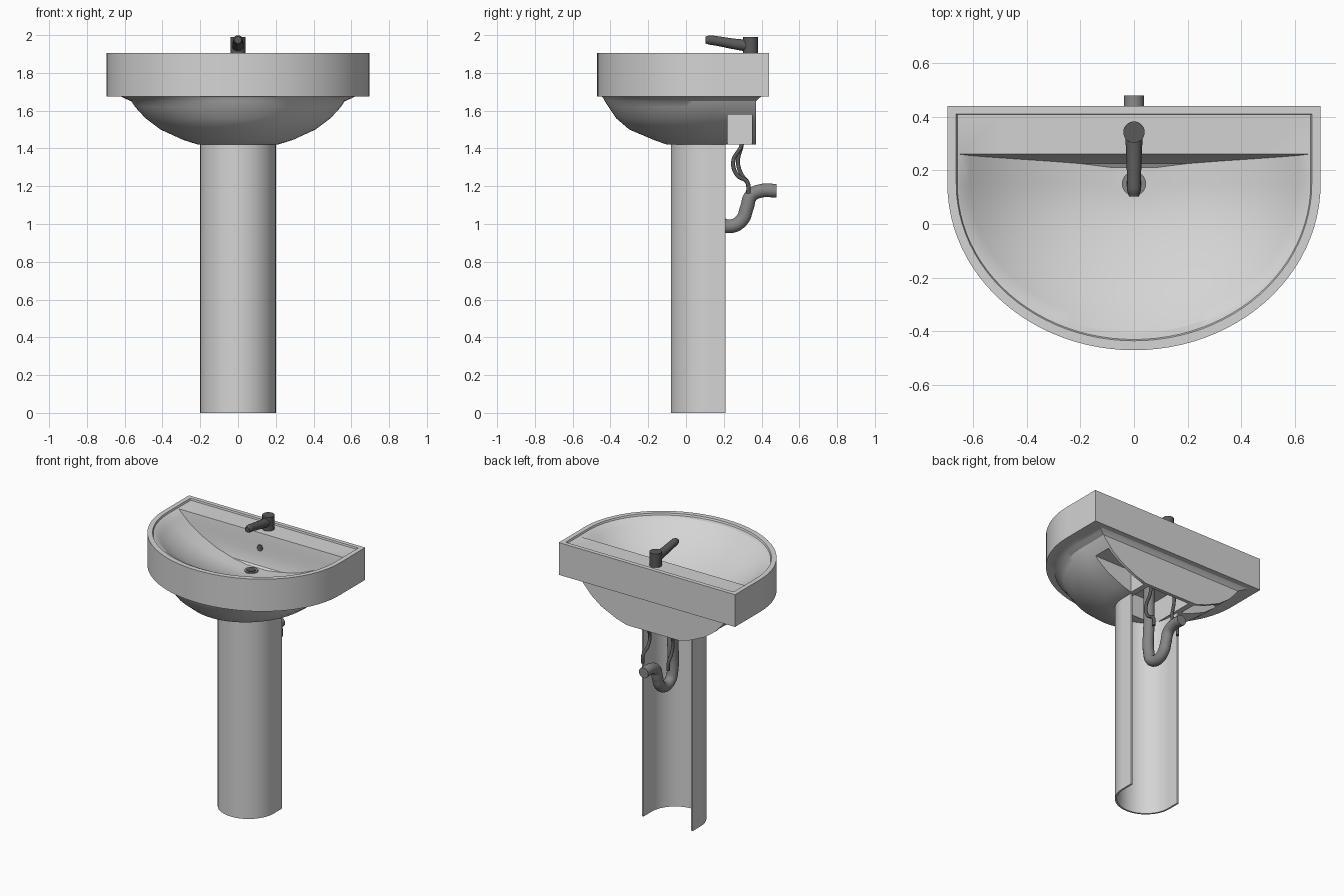
import bpy, bmesh, math
from mathutils import Vector

if "Cube" in bpy.data.objects:
    bpy.data.objects.remove(bpy.data.objects["Cube"])


def material(name, value):
    m = bpy.data.materials.new(name)
    m.use_nodes = True
    m.diffuse_color = (value, value, value, 1)
    m.node_tree.nodes["Principled BSDF"].inputs["Base Color"].default_value = m.diffuse_color
    return m


ceramic = material("pale ceramic", 0.66)
pipe_metal = material("grey pipe metal", 0.24)
tap_metal = material("dark tap metal", 0.1)


def activate(ob):
    bpy.ops.object.select_all(action="DESELECT")
    ob.select_set(True)
    bpy.context.view_layer.objects.active = ob


def finish(ob, mat, angle=32):
    ob.data.materials.clear()
    ob.data.materials.append(mat)
    activate(ob)
    bpy.ops.object.shade_smooth_by_angle(angle=math.radians(angle))
    return ob


def new_object(name, bm):
    bmesh.ops.recalc_face_normals(bm, faces=bm.faces)
    mesh = bpy.data.meshes.new(name)
    bm.to_mesh(mesh)
    bm.free()
    ob = bpy.data.objects.new(name, mesh)
    bpy.context.collection.objects.link(ob)
    return ob


def cylinder(name, centre, radius, depth, mat, tilt=0):
    bpy.ops.mesh.primitive_cylinder_add(vertices=32, radius=radius, depth=depth,
                                        location=centre, rotation=(tilt, 0, 0))
    ob = bpy.context.object
    ob.name = name
    return finish(ob, mat)


def tube(name, points, radius, mat, scales=None):
    curve = bpy.data.curves.new(name, "CURVE")
    curve.dimensions = "3D"
    curve.bevel_depth = radius
    curve.bevel_resolution = 5
    curve.use_fill_caps = True
    spline = curve.splines.new("BEZIER")
    spline.bezier_points.add(len(points) - 1)
    for i, p in enumerate(points):
        bp = spline.bezier_points[i]
        bp.co = p
        bp.handle_left_type = bp.handle_right_type = "AUTO"
        bp.radius = scales[i] if scales else 1
    ob = bpy.data.objects.new(name, curve)
    bpy.context.collection.objects.link(ob)
    activate(ob)
    bpy.ops.object.convert(target="MESH")
    return finish(bpy.context.object, mat, 40)


# D-shaped outline: straight back, short straight sides, half-ellipse front
def d_outline(half_width, back, front, mid=0.15, steps=48):
    pts = [(half_width * (1 - i / 4), back) for i in range(9)]
    for i in range(steps + 1):
        a = math.pi * i / steps
        pts.append((-half_width * math.cos(a), mid - (mid - front) * math.sin(a)))
    return pts


# Basin: one closed skin from the underside, over the rim and into the bowl
# (half width, back y, front y, height)
sections = [
    (0.21, 0.37, -0.10, 1.42), (0.29, 0.37, -0.17, 1.445), (0.41, 0.37, -0.30, 1.50),
    (0.49, 0.37, -0.37, 1.56), (0.545, 0.37, -0.41, 1.62), (0.565, 0.37, -0.43, 1.65),
    (0.60, 0.385, -0.437, 1.665), (0.62, 0.40, -0.445, 1.675),
    (0.695, 0.44, -0.47, 1.675), (0.695, 0.44, -0.47, 1.905),
    (0.662, 0.41, -0.435, 1.905), (0.658, 0.407, -0.43, 1.893),
    (0.65, 0.26, -0.405, 1.89), (0.61, 0.255, -0.37, 1.86), (0.55, 0.25, -0.30, 1.81),
    (0.45, 0.243, -0.20, 1.755), (0.33, 0.235, -0.08, 1.705),
    (0.20, 0.225, 0.02, 1.675), (0.08, 0.21, 0.09, 1.664),
]
bm = bmesh.new()
rings = [[bm.verts.new((x, y, z)) for x, y in d_outline(w, b, f)] for w, b, f, z in sections]
for low, high in zip(rings, rings[1:]):
    for i in range(len(low)):
        j = (i + 1) % len(low)
        bm.faces.new((low[i], low[j], high[j], high[i]))
bm.faces.new(rings[0])
bm.faces.new(rings[-1])
basin = new_object("basin", bm)


# Hollows in the underside: side fixing slots and the plumbing space
def hollow(target, low, high):
    low, high = Vector(low), Vector(high)
    bpy.ops.mesh.primitive_cube_add(size=1, location=(low + high) / 2)
    cutter = bpy.context.object
    cutter.scale = high - low
    cutter.hide_render = True
    activate(target)
    mod = target.modifiers.new("hollow", "BOOLEAN")
    mod.operation = "DIFFERENCE"
    mod.solver = "EXACT"
    mod.object = cutter
    bpy.ops.object.modifier_apply(modifier=mod.name)
    bpy.data.objects.remove(cutter)


hollow(basin, (0.21, 0.22, 1.38), (0.62, 0.35, 1.58))
hollow(basin, (-0.62, 0.22, 1.38), (-0.21, 0.35, 1.58))
hollow(basin, (-0.17, 0.0, 1.38), (0.17, 0.345, 1.58))
finish(basin, ceramic)

# Pedestal: thin half-round shell, open at the back
bm = bmesh.new()
path = [(0.2, 0.21)]
path += [(0.2 * math.cos(math.pi * i / 32), 0.12 - 0.2 * math.sin(math.pi * i / 32))
         for i in range(33)]
path += [(-0.2, 0.21)]
inner = [(x * 0.94, 0.12 + (y - 0.12) * (0.94 if y < 0.12 else 1)) for x, y in path]
section = [bm.verts.new((x, y, 0)) for x, y in path + inner[::-1]]
count = len(section)
quads = [bm.faces.new((section[i], section[i + 1], section[count - 2 - i], section[count - 1 - i]))
         for i in range(len(path) - 1)]
extruded = bmesh.ops.extrude_face_region(bm, geom=quads, use_keep_orig=True)["geom"]
bmesh.ops.translate(bm, vec=(0, 0, 1.425),
                    verts=[v for v in extruded if isinstance(v, bmesh.types.BMVert)])
finish(new_object("pedestal", bm), ceramic)

# Waste trap
tube("waste_trap", [(0, 0.15, 1.58), (0, 0.15, 1.3), (0, 0.15, 1.07), (0, 0.175, 1.01),
                    (0, 0.235, 0.988), (0, 0.295, 1.02), (0, 0.322, 1.085),
                    (0, 0.345, 1.15), (0, 0.40, 1.176), (0, 0.478, 1.176)], 0.037, pipe_metal)

# Supply hoses
for name, x, sway in (("left_supply_hose", 0.11, 0.0), ("right_supply_hose", -0.09, 0.025)):
    tube(name, [(x, 0.30, 1.57), (x, 0.295, 1.42), (x, 0.25 + sway, 1.33),
                (x, 0.27 + sway, 1.26), (x, 0.325, 1.22), (x, 0.33, 1.16)], 0.011, tap_metal)

# Tap
cylinder("tap_body", (0, 0.342, 1.94), 0.04, 0.1, tap_metal)
tube("tap_spout", [(0, 0.34, 1.942), (0, 0.25, 1.954), (0, 0.17, 1.968),
                   (0, 0.125, 1.974), (0, 0.103, 1.974)], 0.03, tap_metal,
     [1.1, 0.95, 0.87, 0.85, 0.62])

# Drain and overflow fittings
cylinder("drain_ring", (0, 0.15, 1.666), 0.045, 0.008, pipe_metal)
cylinder("drain_plug", (0, 0.15, 1.670), 0.03, 0.008, tap_metal)
cylinder("overflow_ring", (0, 0.246, 1.79), 0.022, 0.009, tap_metal, math.radians(82))
